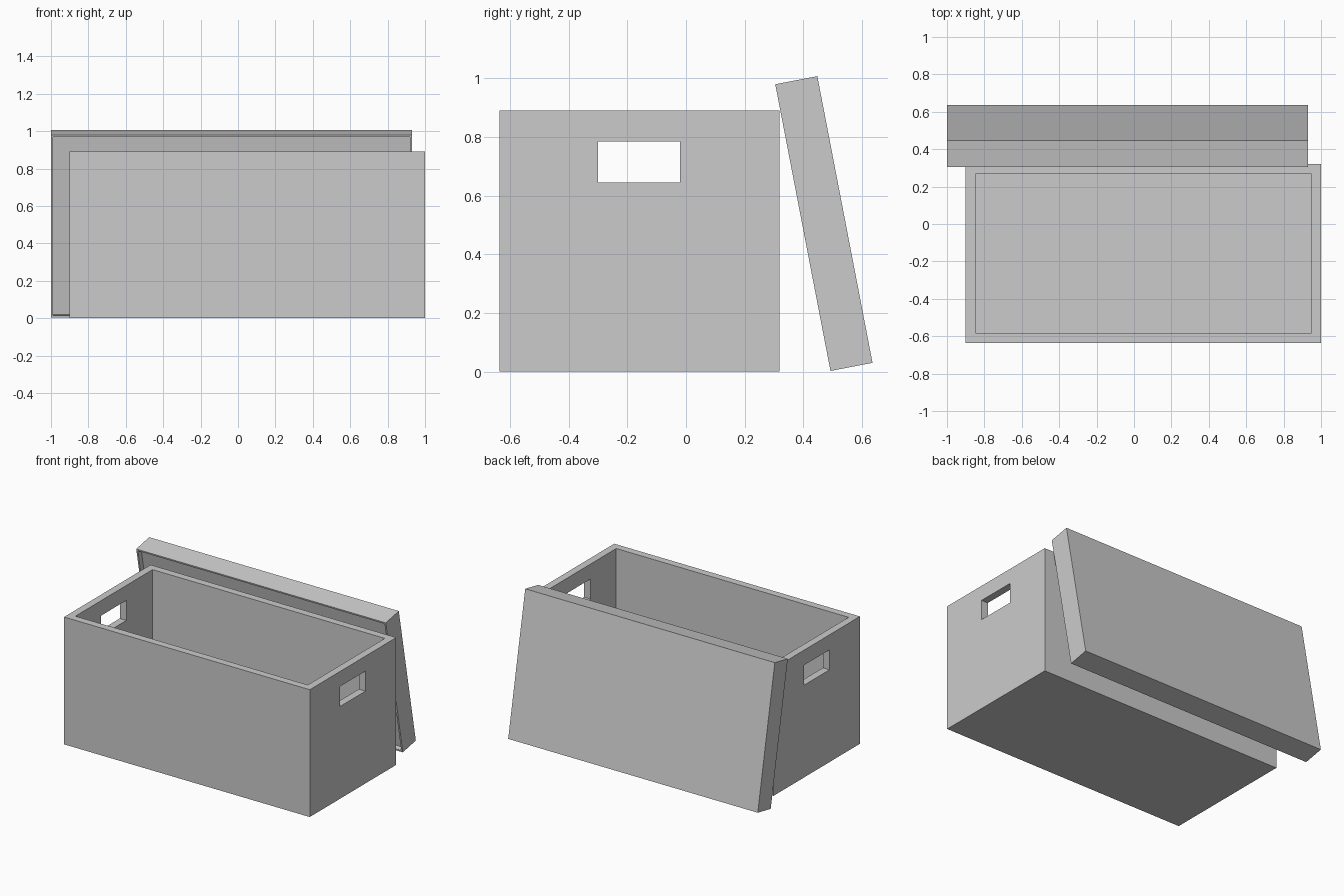
import bpy
import bmesh
from math import radians
from mathutils import Matrix

if "Cube" in bpy.data.objects:
    bpy.data.objects.remove(bpy.data.objects["Cube"])

# Single flat grey
GREY = (0.6, 0.6, 0.6, 1)
grey = bpy.data.materials.new("plain_grey")
grey.use_nodes = True
grey.diffuse_color = GREY
grey.node_tree.nodes["Principled BSDF"].inputs["Base Color"].default_value = GREY


def block(name, size, centre, wall=0, depth=0, tilt=0):
    """A box; with a wall width, its local top is hollowed to the given depth."""
    bm = bmesh.new()
    bmesh.ops.create_cube(bm, size=1, matrix=Matrix.Diagonal((*size, 1)))
    if wall:
        bm.normal_update()
        top = max(bm.faces, key=lambda f: f.calc_center_median().z)
        bmesh.ops.inset_individual(bm, faces=[top], thickness=wall)
        bmesh.ops.inset_individual(bm, faces=[top], thickness=0, depth=-depth)
    bmesh.ops.recalc_face_normals(bm, faces=bm.faces)
    bm.transform(Matrix.Translation(centre) @ Matrix.Rotation(radians(tilt), 4, "X"))
    mesh = bpy.data.meshes.new(name)
    bm.to_mesh(mesh)
    bm.free()
    mesh.materials.append(grey)
    obj = bpy.data.objects.new(name, mesh)
    bpy.context.collection.objects.link(obj)
    return obj


# Open crate body
crate = block("crate_body", (1.9, 0.955, 0.89), (0.05, -0.158, 0.445),
              wall=0.073, depth=0.815)

# Hand holes through both end walls
cutter = block("hand_hole_cutter", (2.4, 0.28, 0.14), (0.05, -0.16, 0.715))
cutter.hide_render = True
cut = crate.modifiers.new("hand_holes", "BOOLEAN")
cut.operation = "DIFFERENCE"
cut.solver = "EXACT"
cut.object = cutter
bpy.context.view_layer.objects.active = crate
bpy.ops.object.modifier_apply(modifier=cut.name)
bpy.data.objects.remove(cutter)

# Lid leaning on the back, shallow recess towards the crate
block("lid", (1.93, 0.995, 0.146), (-0.035, 0.47, 0.505),
      wall=0.016, depth=0.035, tilt=100.9)
